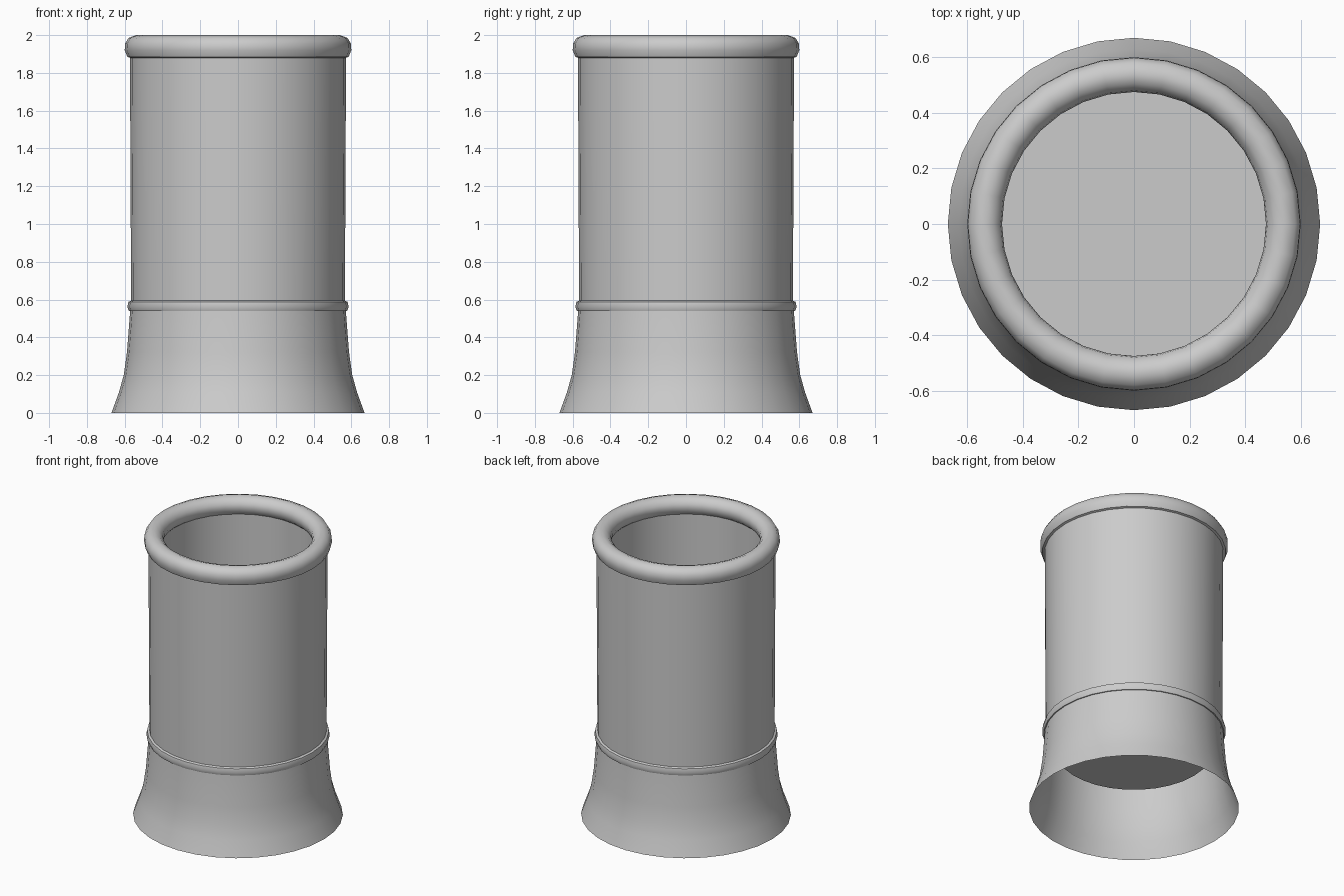
import bpy, bmesh, math

if "Cube" in bpy.data.objects:
    bpy.data.objects.remove(bpy.data.objects["Cube"])

SEGMENTS = 32


def lathe(name, profile, angle=40):
    """Spin a (radius, height) profile around z."""
    bm = bmesh.new()
    verts = [bm.verts.new((r, 0, z)) for r, z in profile]
    edges = [bm.edges.new(pair) for pair in zip(verts, verts[1:])]
    bmesh.ops.spin(bm, geom=verts + edges, cent=(0, 0, 0), axis=(0, 0, 1),
                   angle=2 * math.pi, steps=SEGMENTS)
    bmesh.ops.remove_doubles(bm, verts=bm.verts, dist=1e-4)
    bmesh.ops.recalc_face_normals(bm, faces=bm.faces)
    mesh = bpy.data.meshes.new(name)
    bm.to_mesh(mesh)
    bm.free()
    obj = bpy.data.objects.new(name, mesh)
    bpy.context.collection.objects.link(obj)
    bpy.ops.object.select_all(action='DESELECT')
    obj.select_set(True)
    bpy.context.view_layer.objects.active = obj
    bpy.ops.object.shade_smooth_by_angle(angle=math.radians(angle))
    return obj


# One continuous pot: flared foot, bead, shaft, rolled rim, inner wall, floor
foot = [(0.67, 0), (0.63, 0.11), (0.605, 0.2), (0.588, 0.32), (0.571, 0.54)]
bead = [(0.578, 0.54), (0.586, 0.562), (0.58, 0.588), (0.566, 0.594)]
shaft = [(0.572, 1.88)]
rim = [(0.586, 1.885), (0.6, 1.92), (0.598, 1.955), (0.58, 1.985),
       (0.54, 2.0), (0.505, 1.988), (0.48, 1.96), (0.475, 1.93),
       (0.485, 1.895), (0.5, 1.88)]
inside = [(0.5, 0.42), (0, 0.42)]
lathe("chimney_pot", foot + bead + shaft + rim + inside)
